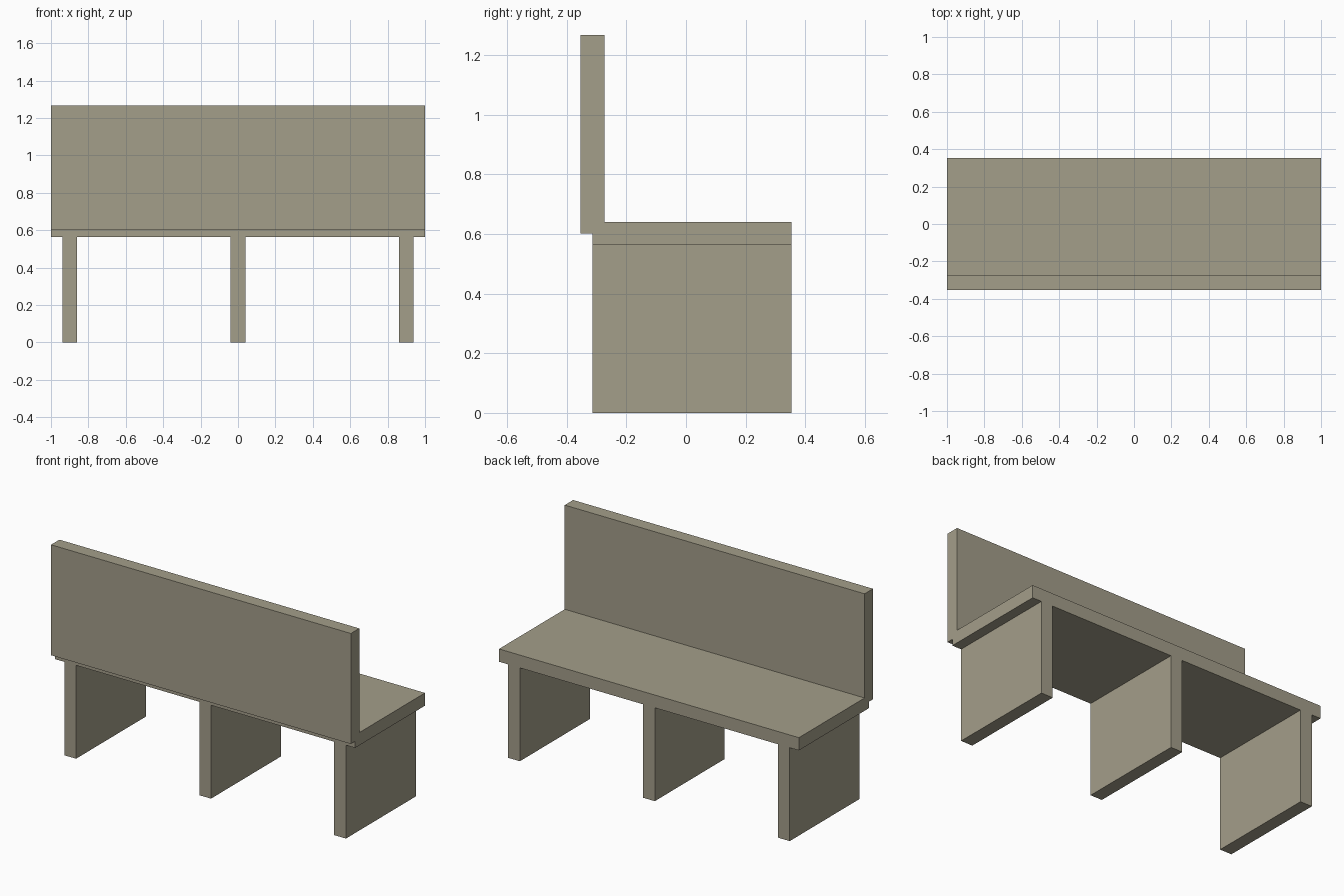
import bpy
import bmesh

if "Cube" in bpy.data.objects:
    bpy.data.objects.remove(bpy.data.objects["Cube"])

stone = bpy.data.materials.new("warm grey stone")
stone.diffuse_color = (0.371, 0.342, 0.254, 1.0)
stone.use_nodes = True
stone.node_tree.nodes["Principled BSDF"].inputs["Base Color"].default_value = stone.diffuse_color


def extrude_profile(name, profile, x0, x1):
    """Sweep a closed (y, z) profile along x from x0 to x1."""
    bm = bmesh.new()
    face = bm.faces.new([bm.verts.new((x0, y, z)) for y, z in profile])
    result = bmesh.ops.extrude_face_region(bm, geom=[face])
    moved = [v for v in result["geom"] if isinstance(v, bmesh.types.BMVert)]
    bmesh.ops.translate(bm, verts=moved, vec=(x1 - x0, 0, 0))
    bmesh.ops.recalc_face_normals(bm, faces=bm.faces)
    mesh = bpy.data.meshes.new(name)
    bm.to_mesh(mesh)
    bm.free()
    mesh.materials.append(stone)
    obj = bpy.data.objects.new(name, mesh)
    bpy.context.collection.objects.link(obj)
    return obj


BACK, INNER, REAR, FRONT = -0.353, -0.273, -0.313, 0.353
UNDER, LIP, SEAT, TOP = 0.563, 0.602, 0.64, 1.268

# Seat slab and backrest, one stepped L-shaped section
extrude_profile("seat_and_backrest", [
    (REAR, UNDER), (FRONT, UNDER), (FRONT, SEAT), (INNER, SEAT),
    (INNER, TOP), (BACK, TOP), (BACK, LIP), (REAR, LIP),
], -1.0, 1.0)

# Three slab legs under the seat
for side, x in (("left", -0.90), ("middle", 0.0), ("right", 0.90)):
    extrude_profile(side + "_leg", [
        (REAR, 0), (FRONT, 0), (FRONT, UNDER), (REAR, UNDER),
    ], x - 0.039, x + 0.039)
